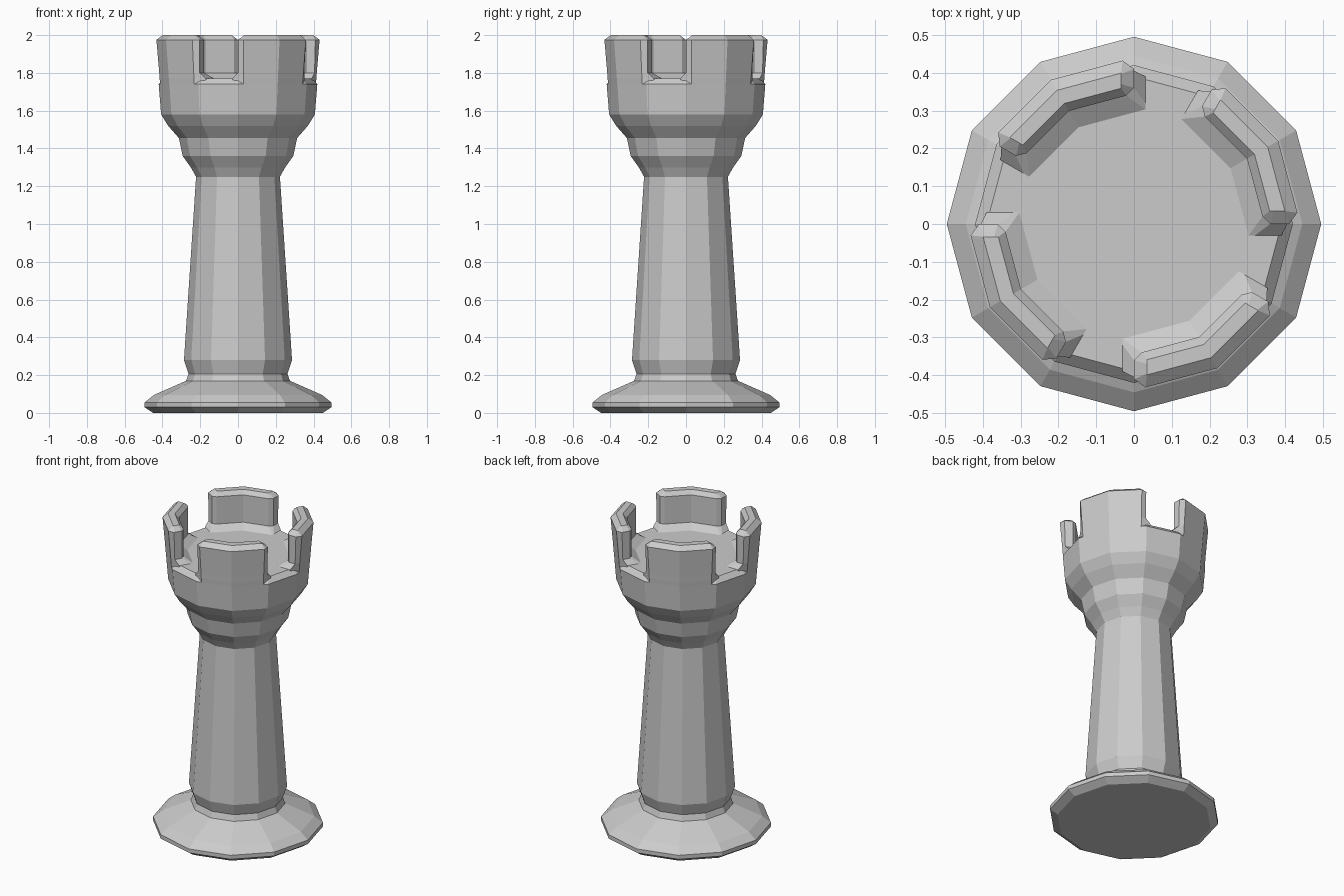
import bpy, bmesh, math
from mathutils import Vector

if "Cube" in bpy.data.objects:
    bpy.data.objects.remove(bpy.data.objects["Cube"])

SIDES = 12
T15 = math.tan(math.radians(15))


def polar(r, deg, z=0.0):
    a = math.radians(deg)
    return Vector((r * math.cos(a), r * math.sin(a), z))


def loft(name, rings):
    """Skin a stack of equal-length point rings and cap both ends."""
    bm = bmesh.new()
    loops = [[bm.verts.new(p) for p in ring] for ring in rings]
    n = len(loops[0])
    for lo, hi in zip(loops, loops[1:]):
        for i in range(n):
            j = (i + 1) % n
            bm.faces.new((lo[i], lo[j], hi[j], hi[i]))
    bm.faces.new(loops[0][::-1])
    bm.faces.new(loops[-1])
    bmesh.ops.recalc_face_normals(bm, faces=bm.faces[:])
    mesh = bpy.data.meshes.new(name)
    bm.to_mesh(mesh)
    bm.free()
    obj = bpy.data.objects.new(name, mesh)
    bpy.context.collection.objects.link(obj)
    return obj


# Turned body: foot, shaft, collar, cup and the floor inside the battlements
profile = [(0.45, 0.0), (0.495, 0.03), (0.495, 0.055), (0.445, 0.095),
           (0.275, 0.17), (0.262, 0.207), (0.286, 0.28), (0.222, 1.25),
           (0.25, 1.30), (0.293, 1.36), (0.313, 1.455), (0.37, 1.52),
           (0.407, 1.58), (0.42, 1.74), (0.39, 1.77)]
loft("tower_body", [[polar(r, i * 360 / SIDES, z) for i in range(SIDES)]
                    for r, z in profile])


# Battlement outline at one height: chamfered 60 degree arc with a middle corner
def battlement_ring(start, z, ro, eo, s, e, t, ri, ei):
    end = [(ro - eo * T15, eo), (s, e), (t, e), (ri - ei * T15, ei)]

    def side(deg, sign):
        return [polar(r, deg, z) + polar(off * sign, deg + 90) for r, off in end]

    first = side(start, 1)
    last = side(start + 60, -1)
    return (first + [polar(ri, start + 30, z)] + last[::-1]
            + [polar(ro, start + 30, z)])


# height, outer radius and inset, end wall radii and inset, inner radius and inset
levels = [(1.74, 0.42, 0.03, 0.39, -0.03, 0.32, 0.295, -0.03),
          (1.77, 0.423, 0.03, 0.39, -0.03, 0.32, 0.295, -0.03),
          (1.80, 0.425, 0.03, 0.405, 0.0, 0.36, 0.345, 0.02),
          (1.975, 0.44, 0.03, 0.41, 0.0, 0.36, 0.345, 0.02),
          (2.0, 0.408, 0.034, 0.396, 0.034, 0.37, 0.368, 0.034)]
for k in range(4):
    loft(f"battlement_{k + 1}", [battlement_ring(k * 90, *lv) for lv in levels])
